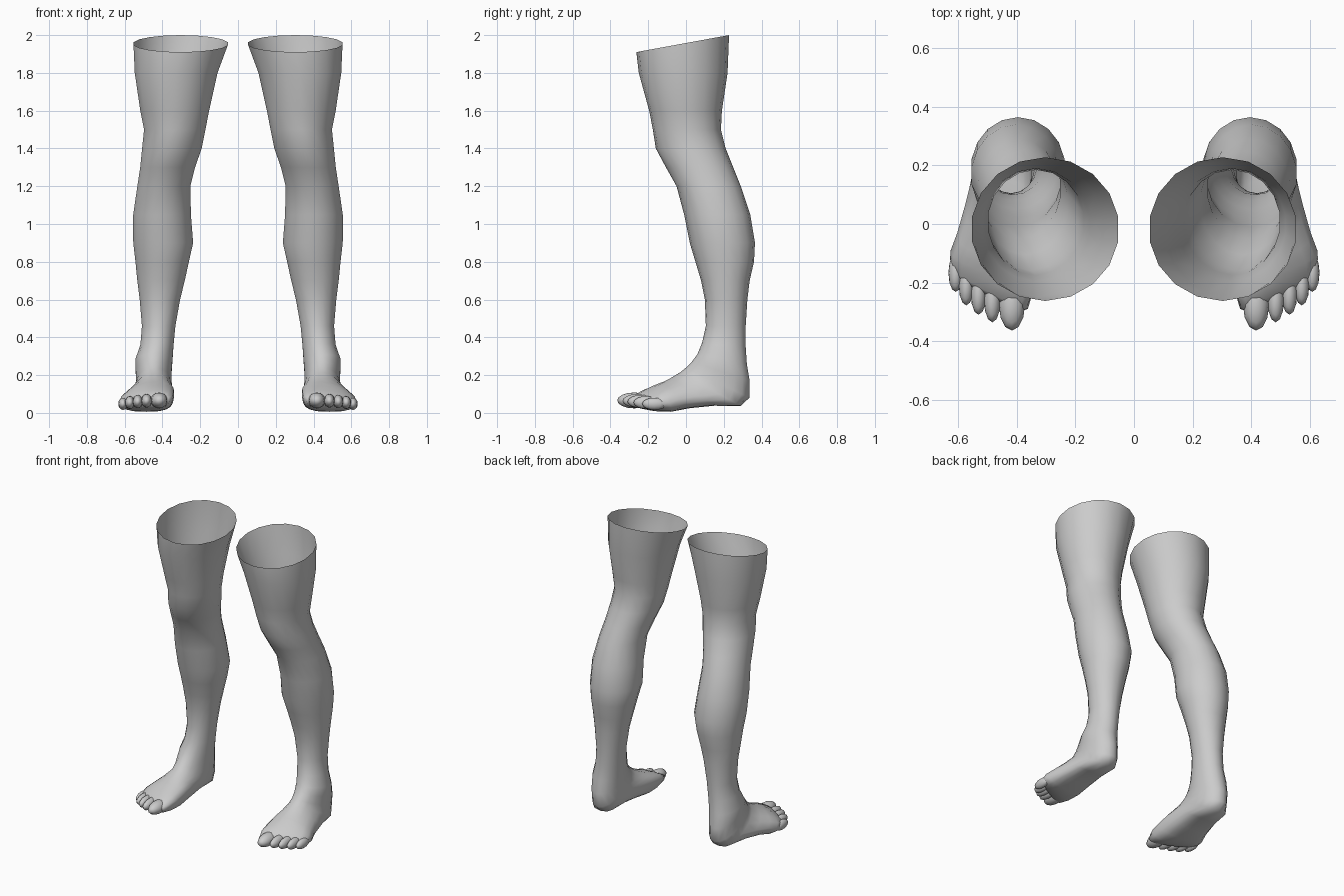
import bpy
import bmesh
from math import sin, cos, pi, copysign
from mathutils import Vector

SIDES = 18

cube = bpy.data.objects.get("Cube")
if cube:
    bpy.data.objects.remove(cube)

# One plain grey for everything
grey = bpy.data.materials.new("plain_grey")
grey.use_nodes = True
grey.diffuse_color = (0.6, 0.6, 0.6, 1)
grey.node_tree.nodes["Principled BSDF"].inputs["Base Color"].default_value = grey.diffuse_color

# Thigh to ankle: height, front y, back y, inner x, outer x
LEG = [
    (1.8, -0.25, 0.22, 0.105, 0.55),
    (1.6, -0.195, 0.19, 0.15, 0.52),
    (1.5, -0.17, 0.185, 0.17, 0.5),
    (1.4, -0.148, 0.21, 0.19, 0.51),
    (1.3, -0.105, 0.25, 0.225, 0.52),
    (1.2, -0.05, 0.29, 0.25, 0.535),
    (1.05, -0.01, 0.34, 0.247, 0.557),
    (0.9, 0.02, 0.365, 0.235, 0.557),
    (0.8, 0.05, 0.36, 0.258, 0.545),
    (0.7, 0.08, 0.337, 0.28, 0.535),
    (0.6, 0.1, 0.325, 0.305, 0.522),
    (0.46, 0.105, 0.316, 0.33, 0.51),
]

# Ankle to ball of foot, swinging round the heel:
# top y, top z, sole y, sole z, inner x, outer x, ridge lean, yaw
FOOT = [
    (0.085, 0.37, 0.316, 0.35, 0.34, 0.518, 0, 0),
    (0.06, 0.31, 0.322, 0.26, 0.345, 0.543, 0, 0),
    (0.03, 0.27, 0.337, 0.17, 0.35, 0.543, 0, 0),
    (0, 0.24, 0.335, 0.08, 0.35, 0.54, 0, 0),
    (-0.03, 0.215, 0.29, 0.036, 0.35, 0.55, 0.1, 0),
    (-0.08, 0.185, 0.15, 0.038, 0.347, 0.577, 0.2, 0),
    (-0.12, 0.165, 0.02, 0.025, 0.343, 0.605, 0.3, 0),
    (-0.17, 0.143, -0.08, 0.006, 0.343, 0.628, 0.3, 0.15),
    (-0.2, 0.123, -0.15, 0.008, 0.35, 0.63, 0.3, 0.35),
    (-0.235, 0.1, -0.21, 0.022, 0.365, 0.622, 0.2, 0.5),
    (-0.25, 0.08, -0.235, 0.04, 0.385, 0.6, 0.1, 0.5),
]

# Toes: x, tip y, half width, length, centre z, half height
TOES = [
    (0.417, -0.364, 0.045, 0.18, 0.066, 0.042),
    (0.484, -0.336, 0.029, 0.16, 0.064, 0.036),
    (0.531, -0.31, 0.027, 0.15, 0.06, 0.035),
    (0.573, -0.278, 0.026, 0.14, 0.055, 0.034),
    (0.609, -0.232, 0.025, 0.13, 0.048, 0.032),
]


def finish(bm, name, side):
    """Mirror to the given side and turn the mesh into a smooth grey object."""
    for v in bm.verts:
        v.co.x *= side
    bmesh.ops.recalc_face_normals(bm, faces=bm.faces)
    for f in bm.faces:
        f.smooth = True
    mesh = bpy.data.meshes.new(name)
    bm.to_mesh(mesh)
    bm.free()
    mesh.materials.append(grey)
    obj = bpy.data.objects.new(name, mesh)
    bpy.context.collection.objects.link(obj)
    return obj


def add_ring(bm, front, back, x_in, x_out, lean=0, yaw=0, flat=1):
    """Closed cross-section between a front and a back point; flat < 1 squares the back."""
    mid, half = (front + back) / 2, (front - back) / 2
    width = (x_out - x_in) / 2
    verts = []
    for i in range(SIDES):
        a = 2 * pi * i / SIDES
        c, s = cos(a), sin(a)
        if c < 0:
            c = copysign(abs(c) ** flat, c)
            s = copysign(abs(s) ** flat, s)
        x = width * (s - lean * max(c, 0))
        co = mid + half * c + Vector((x, yaw * x, 0))
        co.x += (x_in + x_out) / 2
        verts.append(bm.verts.new(co))
    return verts


def build_leg(side, prefix):
    bm = bmesh.new()
    # Open rim that dips at the front
    rings = [add_ring(bm, Vector((0, -0.263, 1.91)), Vector((0, 0.228, 2)), 0.05, 0.557)]
    for z, yf, yb, x_in, x_out in LEG:
        rings.append(add_ring(bm, Vector((0, yf, z)), Vector((0, yb, z)), x_in, x_out))
    for i, (yt, zt, ys, zs, x_in, x_out, lean, yaw) in enumerate(FOOT):
        flat = 1 if i < 4 else 0.7
        rings.append(add_ring(bm, Vector((0, yt, zt)), Vector((0, ys, zs)),
                              x_in, x_out, lean, yaw, flat))
    # Skin between neighbouring rings, closed at the toe end
    for a, b in zip(rings, rings[1:]):
        for i in range(SIDES):
            j = (i + 1) % SIDES
            bm.faces.new((a[i], a[j], b[j], b[i]))
    bm.faces.new(rings[-1])
    # Soft kneecap bump
    knee = Vector((0.37, -0.15, 1.42))
    for v in bm.verts:
        v.co.y -= 0.015 * max(0, 1 - (v.co - knee).length / 0.14)
    leg = finish(bm, prefix + "_leg", side)

    # Toes
    for n, (x, tip, w, length, z, h) in enumerate(TOES, 1):
        bm = bmesh.new()
        bmesh.ops.create_uvsphere(bm, u_segments=12, v_segments=8, radius=1)
        for v in bm.verts:
            v.co = Vector((x + w * v.co.x, tip + length / 2 * (1 + v.co.y), z + h * v.co.z))
        toe = finish(bm, f"{prefix}_toe_{n}", side)
        toe.parent = leg


build_leg(1, "left")
build_leg(-1, "right")
